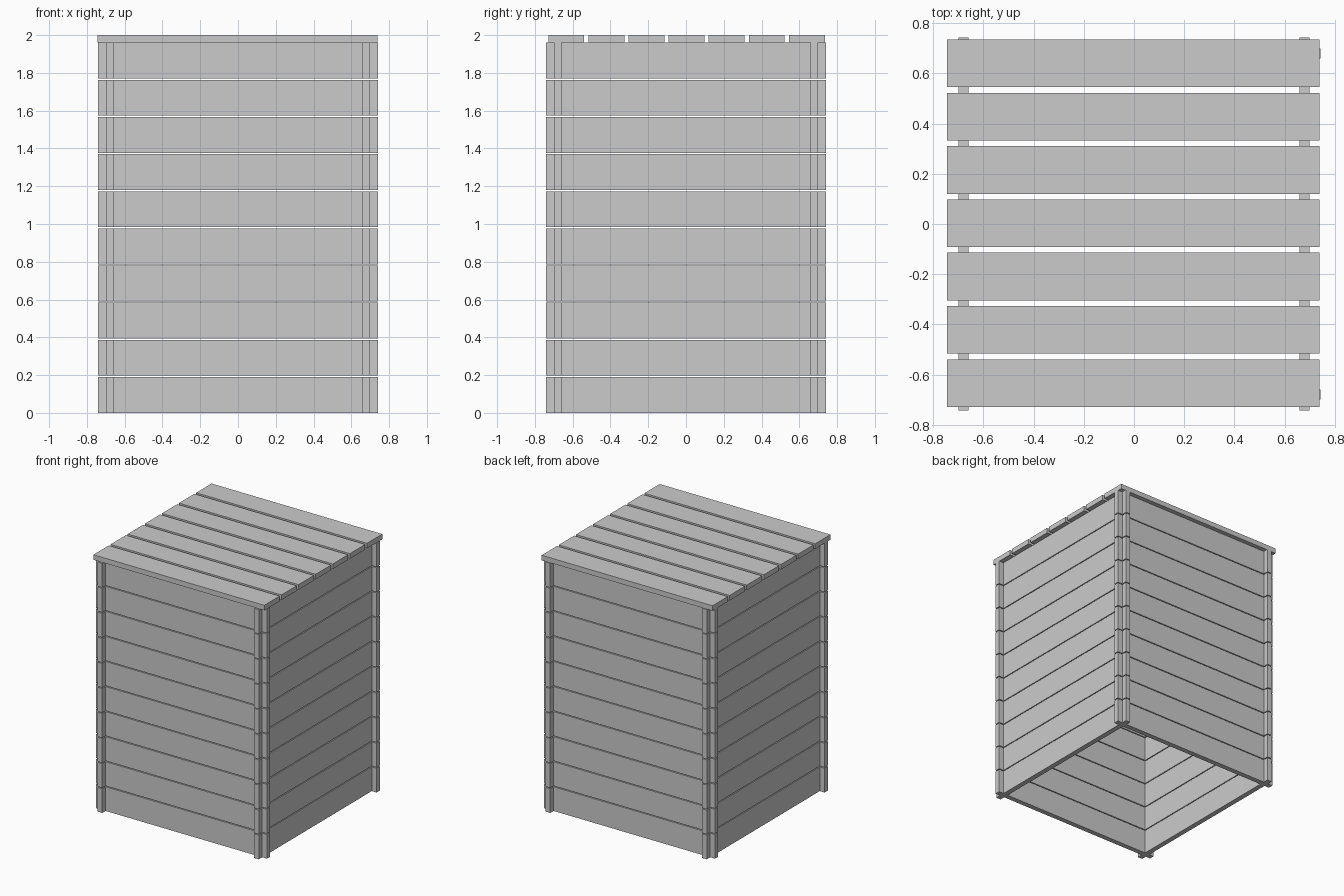
import bpy, bmesh
from mathutils import Matrix
from math import pi

if "Cube" in bpy.data.objects:
    bpy.data.objects.remove(bpy.data.objects["Cube"])

HALF = 0.742            # half length of a wall plank
WALL = 0.68             # distance of wall centre from the middle
T = 0.04                # plank thickness
H = 0.19                # plank height
WALL_TOP = 1.96
ROWS, SLATS = 10, 7


def plank(name, outline, matrix):
    """Extrude an (x, z) outline to plank thickness and place it."""
    bm = bmesh.new()
    face = bm.faces.new([bm.verts.new((x, -T / 2, z)) for x, z in outline])
    ext = bmesh.ops.extrude_face_region(bm, geom=[face])
    verts = [v for v in ext["geom"] if isinstance(v, bmesh.types.BMVert)]
    bmesh.ops.translate(bm, verts=verts, vec=(0, T, 0))
    bmesh.ops.recalc_face_normals(bm, faces=bm.faces)
    mesh = bpy.data.meshes.new(name)
    bm.to_mesh(mesh)
    bm.free()
    mesh.transform(matrix)
    obj = bpy.data.objects.new(name, mesh)
    bpy.context.collection.objects.link(obj)


# Half-lap outlines: front/back planks notched below, side planks notched above
a, b = WALL - T / 2, WALL + T / 2
notch_below = [(-HALF, 0), (-b, 0), (-b, H / 2), (-a, H / 2), (-a, 0),
               (a, 0), (a, H / 2), (b, H / 2), (b, 0), (HALF, 0),
               (HALF, H), (-HALF, H)]
notch_above = [(x, H - z) for x, z in notch_below]

# Walls: stacked planks interlocking at the four corners
pitch = (WALL_TOP - H) / (ROWS - 1)
quarter = Matrix.Rotation(pi / 2, 4, 'Z')
for i in range(ROWS):
    z = i * pitch
    for side, s in (("front", -1), ("back", 1)):
        plank(f"{side}_wall_plank_{i + 1}", notch_below,
              Matrix.Translation((0, s * WALL, z)))
    for side, s in (("left", -1), ("right", 1)):
        plank(f"{side}_wall_plank_{i + 1}", notch_above,
              Matrix.Translation((s * WALL, 0, z)) @ quarter)

# Roof: spaced flat slats running left to right
flat = Matrix.Rotation(pi / 2, 4, 'X')
slat = [(-HALF, -H / 2), (HALF, -H / 2), (HALF, H / 2), (-HALF, H / 2)]
for i in range(SLATS):
    y = 0.003 + (i - (SLATS - 1) / 2) * 0.2123
    plank(f"roof_slat_{i + 1}", slat,
          Matrix.Translation((-0.003, y, WALL_TOP + T / 2)) @ flat)
